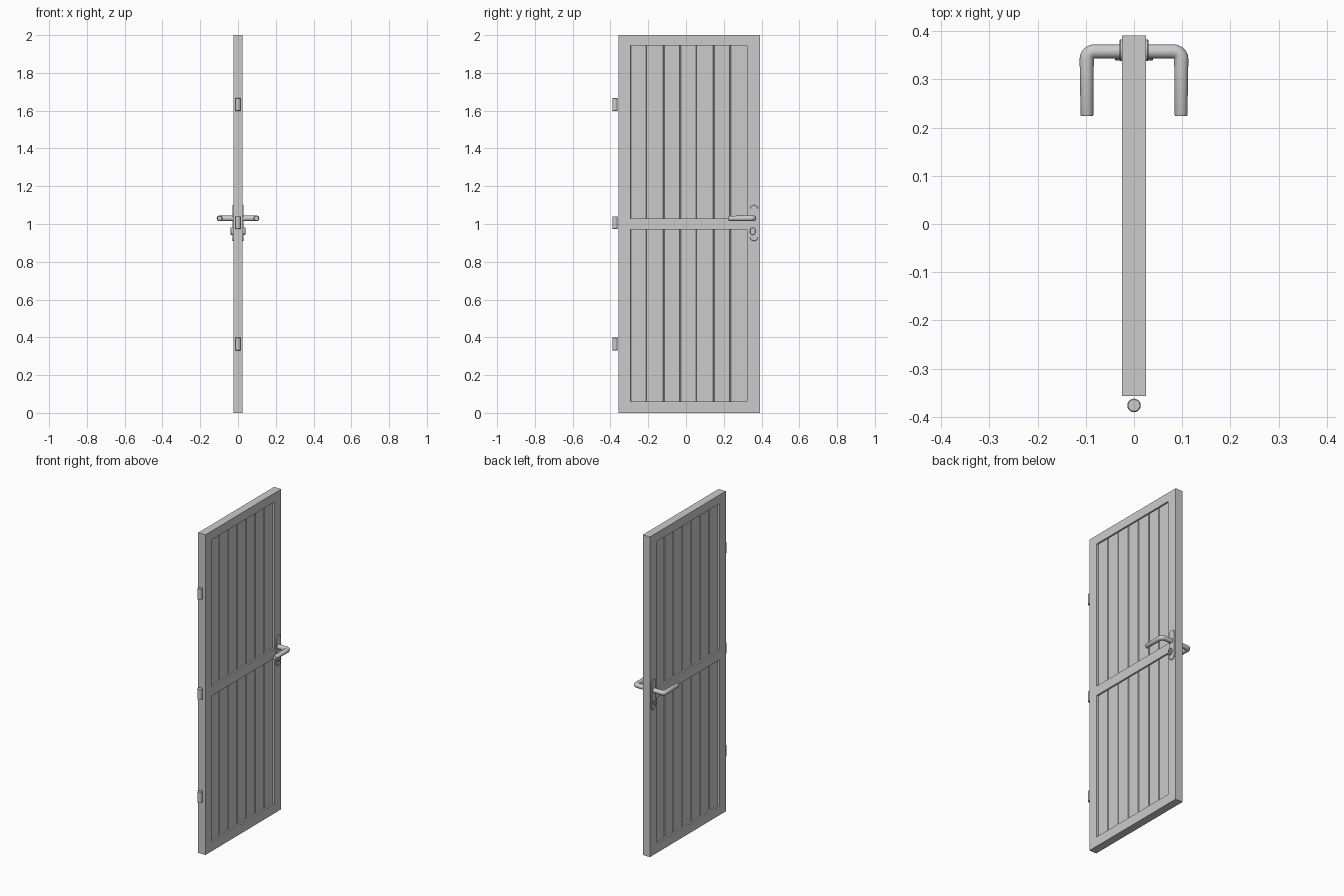
import bpy, bmesh, math

if "Cube" in bpy.data.objects:
    bpy.data.objects.remove(bpy.data.objects["Cube"])

Y0, Y1 = -0.357, 0.391          # door edges
PY0, PY1 = -0.295, 0.323        # panel opening
HALF = 0.025                    # half thickness
OPENINGS = [(0.06, 0.97), (1.03, 1.945)]


def finish(name, bm, smooth=False, mirror=False):
    bmesh.ops.recalc_face_normals(bm, faces=bm.faces)
    me = bpy.data.meshes.new(name)
    bm.to_mesh(me)
    bm.free()
    ob = bpy.data.objects.new(name, me)
    bpy.context.collection.objects.link(ob)
    return style(ob, smooth, mirror)


def style(ob, smooth, mirror):
    if mirror:
        ob.modifiers.new("both_sides", 'MIRROR')
    if smooth:
        bpy.ops.object.select_all(action='DESELECT')
        ob.select_set(True)
        bpy.context.view_layer.objects.active = ob
        bpy.ops.object.shade_smooth_by_angle(angle=math.radians(35))
    return ob


def extrude(bm, faces, vec):
    r = bmesh.ops.extrude_face_region(bm, geom=faces)
    bmesh.ops.translate(bm, vec=vec,
                        verts=[v for v in r["geom"] if isinstance(v, bmesh.types.BMVert)])


def loft(name, rings, mirror=True):
    """Skin a list of closed point rings and cap both ends."""
    bm = bmesh.new()
    vs = [[bm.verts.new(p) for p in ring] for ring in rings]
    n = len(vs[0])
    for a, b in zip(vs, vs[1:]):
        for i in range(n):
            bm.faces.new((a[i], a[(i + 1) % n], b[(i + 1) % n], b[i]))
    bm.faces.new(vs[0])
    bm.faces.new(vs[-1])
    return finish(name, bm, True, mirror)


def oval(x, y, z, ry, rz, n=32):
    """Upright stadium ring in the plane at x."""
    s = rz - ry
    pts = []
    for i in range(n):
        t = 2 * math.pi * (i + 0.5) / n
        pts.append((x, y + ry * math.cos(t),
                    z + ry * math.sin(t) + math.copysign(s, math.sin(t))))
    return pts


# Door frame: grid with the two panel openings left out
bm = bmesh.new()
ys = [Y0, PY0, PY1, Y1]
zs = [0, *OPENINGS[0], *OPENINGS[1], 2]
grid = [[bm.verts.new((-HALF, y, z)) for z in zs] for y in ys]
cells = []
for i in range(3):
    for j in range(5):
        if i == 1 and j in (1, 3):
            continue
        cells.append(bm.faces.new((grid[i][j], grid[i + 1][j],
                                   grid[i + 1][j + 1], grid[i][j + 1])))
extrude(bm, cells, (2 * HALF, 0, 0))
finish("door_frame", bm)

# Recessed plank panels: grooved profile extruded upward
BOARDS, FACE, DEEP, GAP = 7, 0.015, 0.009, 0.004
w = (PY1 - PY0) / BOARDS
side = []
for k in range(BOARDS):
    a, b = PY0 + k * w, PY0 + (k + 1) * w
    side += [(DEEP, a), (DEEP, a + GAP * 0.5), (FACE, a + GAP), (FACE, b - GAP),
             (DEEP, b - GAP * 0.5)]
side.append((DEEP, PY1))
outline = side + [(-x, y) for x, y in reversed(side)]
for name, (z0, z1) in zip(("lower_panel", "upper_panel"), OPENINGS):
    bm = bmesh.new()
    face = bm.faces.new([bm.verts.new((x, y, z0)) for x, y in outline])
    extrude(bm, [face], (0, 0, z1 - z0))
    finish(name, bm)

# Hinge barrels
for name, z in (("lower_hinge", 0.365), ("middle_hinge", 1.007), ("upper_hinge", 1.633)):
    rings = []
    for dz, r in ((-0.034, 0.012), (-0.032, 0.014), (0.032, 0.014), (0.034, 0.012)):
        rings.append([(r * math.cos(2 * math.pi * i / 32),
                       -0.376 + r * math.sin(2 * math.pi * i / 32), z + dz)
                      for i in range(32)])
    loft(name, rings, False)

# Oval backplates
loft("handle_plate", [oval(HALF, 0.36, 1.005, 0.0225, 0.095),
                      oval(0.028, 0.36, 1.005, 0.0225, 0.095),
                      oval(0.030, 0.36, 1.005, 0.0205, 0.093)])

# Lock cylinders with a sunken keyhole
loft("lock_cylinder", [oval(x, 0.353, 0.962, ry, rz) for x, ry, rz in (
    (0.028, 0.0145, 0.02), (0.037, 0.0145, 0.02), (0.039, 0.0125, 0.018),
    (0.039, 0.008, 0.010), (0.036, 0.008, 0.010), (0.036, 0.002, 0.006),
    (0.032, 0.002, 0.006))])

# Lever handles: round bar with a bend, tapering to the tip
BX, BY, R = 0.098, 0.3575, 0.016
path = [(HALF, BY, 0, 0.0145)]
for i in range(9):
    a = math.pi / 2 * i / 8
    path.append((BX - R + R * math.sin(a), BY - R + R * math.cos(a), a, 0.0147))
path += [(0.0975, 0.226, math.pi / 2, 0.0132), (0.0975, 0.224, math.pi / 2, 0.0122)]
rings = []
for x, y, a, r in path:
    ring = []
    for i in range(24):
        t = 2 * math.pi * i / 24
        c = r * math.cos(t)
        ring.append((x + c * math.sin(a), y + c * math.cos(a), 1.03 + r * math.sin(t)))
    rings.append(ring)
loft("lever_handle", rings)
